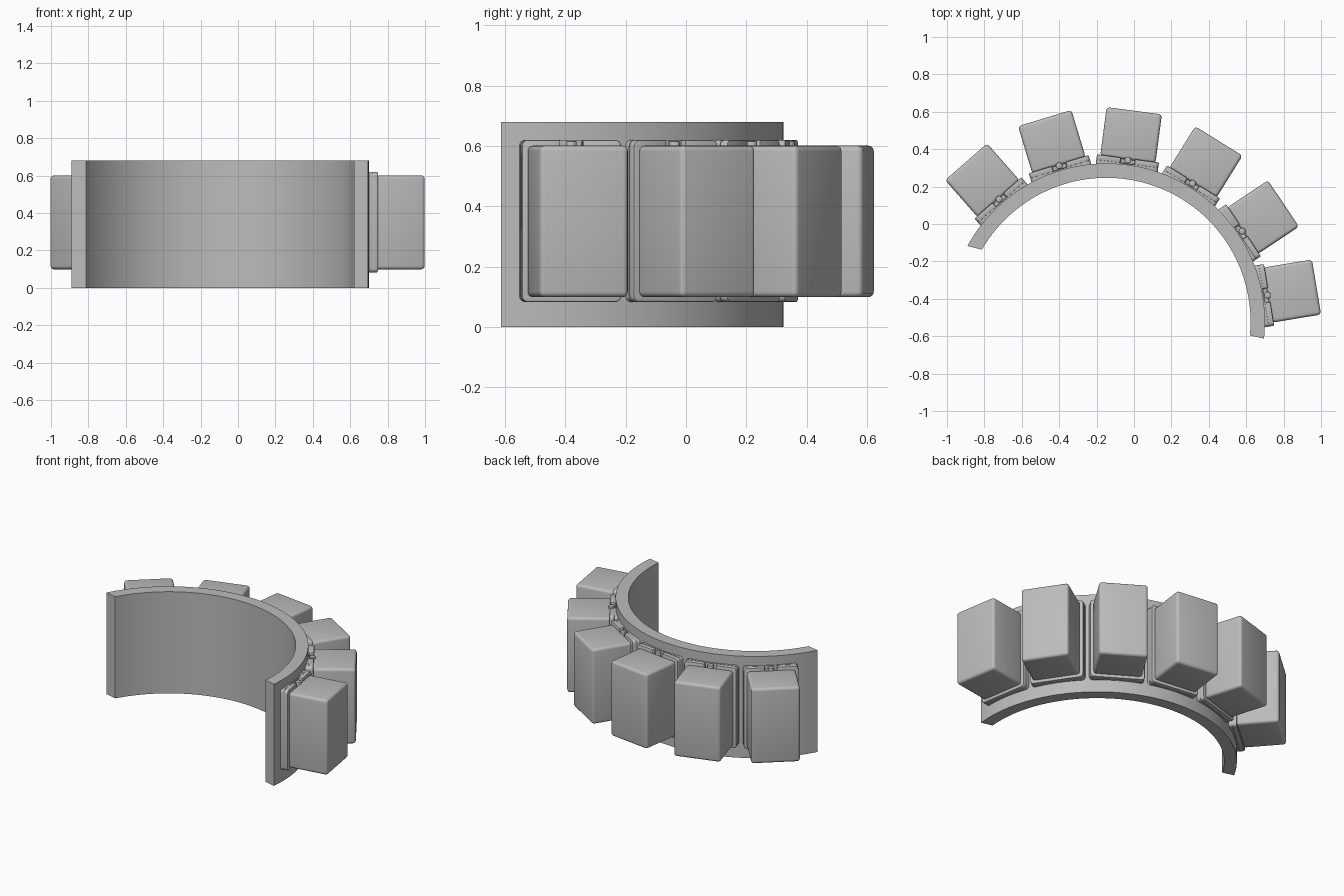
import bpy, bmesh
from math import sin, cos, radians
from mathutils import Matrix, Vector

cube = bpy.data.objects.get("Cube")
if cube:
    bpy.data.objects.remove(cube)

CENTRE = Vector((-0.147, -0.523, 0))
INNER_R, OUTER_R, HEIGHT = 0.77, 0.847, 0.68
FIRST, STEP, COUNT = 9.4, 24.37, 6

grey = bpy.data.materials.new("plain_grey")
grey.use_nodes = True
colour = (0.5, 0.5, 0.5, 1)
grey.diffuse_color = colour
grey.node_tree.nodes["Principled BSDF"].inputs["Base Color"].default_value = colour


def finish(name, bm, matrix=None, bevel=0, segments=3):
    """Turn a bmesh into a smooth-shaded object with optional rounded edges."""
    bmesh.ops.recalc_face_normals(bm, faces=bm.faces)
    mesh = bpy.data.meshes.new(name)
    bm.to_mesh(mesh)
    bm.free()
    mesh.materials.append(grey)
    ob = bpy.data.objects.new(name, mesh)
    bpy.context.collection.objects.link(ob)
    if matrix:
        ob.matrix_world = matrix
    bpy.ops.object.select_all(action="DESELECT")
    ob.select_set(True)
    bpy.context.view_layer.objects.active = ob
    if bevel:
        mod = ob.modifiers.new("rounding", "BEVEL")
        mod.width, mod.segments = bevel, segments
        mod.limit_method = "ANGLE"
        bpy.ops.object.modifier_apply(modifier=mod.name)
    bpy.ops.object.shade_smooth_by_angle(angle=radians(35))
    return ob


def extrude(bm, points, direction, corners=(), radius=0.02):
    """Extrude an outline, first rounding the corners listed by index."""
    verts = [bm.verts.new(p) for p in points]
    bm.faces.new(verts)
    if corners:
        bmesh.ops.bevel(bm, geom=[verts[i] for i in corners], offset=radius,
                        segments=4, profile=0.5, affect="VERTICES")
    out = bmesh.ops.extrude_face_region(bm, geom=bm.faces[:])
    moved = [g for g in out["geom"] if isinstance(g, bmesh.types.BMVert)]
    bmesh.ops.translate(bm, verts=moved, vec=direction)


def arc(radius, start, end, steps=72):
    angles = [radians(start + (end - start) * i / steps) for i in range(steps + 1)]
    return [CENTRE + Vector((cos(a), sin(a), 0)) * radius for a in angles]


# Curved band with slanted end cuts
bm = bmesh.new()
extrude(bm, arc(OUTER_R, -6.1, 151.4) + arc(INNER_R, 149.9, -5.4), (0, 0, HEIGHT))
finish("curved_band", bm)

# Plate outlines, facing outward along local x
W, LOW, TOP, NOTCH, NOTCH_LOW = 0.167, 0.083, 0.62, 0.038, 0.575
plain = [(-W, LOW), (W, LOW), (W, TOP), (-W, TOP)]
notched = plain[:3] + [(NOTCH, TOP), (NOTCH, NOTCH_LOW),
                       (-NOTCH, NOTCH_LOW), (-NOTCH, TOP)] + plain[3:]

for i in range(COUNT):
    place = Matrix.Translation(CENTRE) @ Matrix.Rotation(radians(FIRST + STEP * i), 4, "Z")
    tag = f"_{i + 1}"

    # Backing plate against the band
    bm = bmesh.new()
    extrude(bm, [(0.822, y, z) for y, z in plain], (0.03, 0, 0), (0, 1, 2, 3))
    finish("backing_plate" + tag, bm, place)

    # Front plate with a notch in its top edge
    bm = bmesh.new()
    extrude(bm, [(0.851, y, z) for y, z in notched], (0.03, 0, 0), (0, 1, 2, 7))
    finish("front_plate" + tag, bm, place, 0.005, 2)

    # Pin standing in the notch
    bm = bmesh.new()
    bmesh.ops.create_cone(bm, cap_ends=True, segments=20, radius1=0.018, radius2=0.018,
                          depth=0.06, matrix=Matrix.Translation((0.872, 0, 0.587)))
    finish("notch_pin" + tag, bm, place, 0.005, 2)

    # Rounded block
    bm = bmesh.new()
    size = Matrix.Diagonal((0.264, 0.298, 0.502, 1))
    bmesh.ops.create_cube(bm, size=1, matrix=Matrix.Translation((1.006, 0, 0.35)) @ size)
    finish("block" + tag, bm, place, 0.018, 4)
